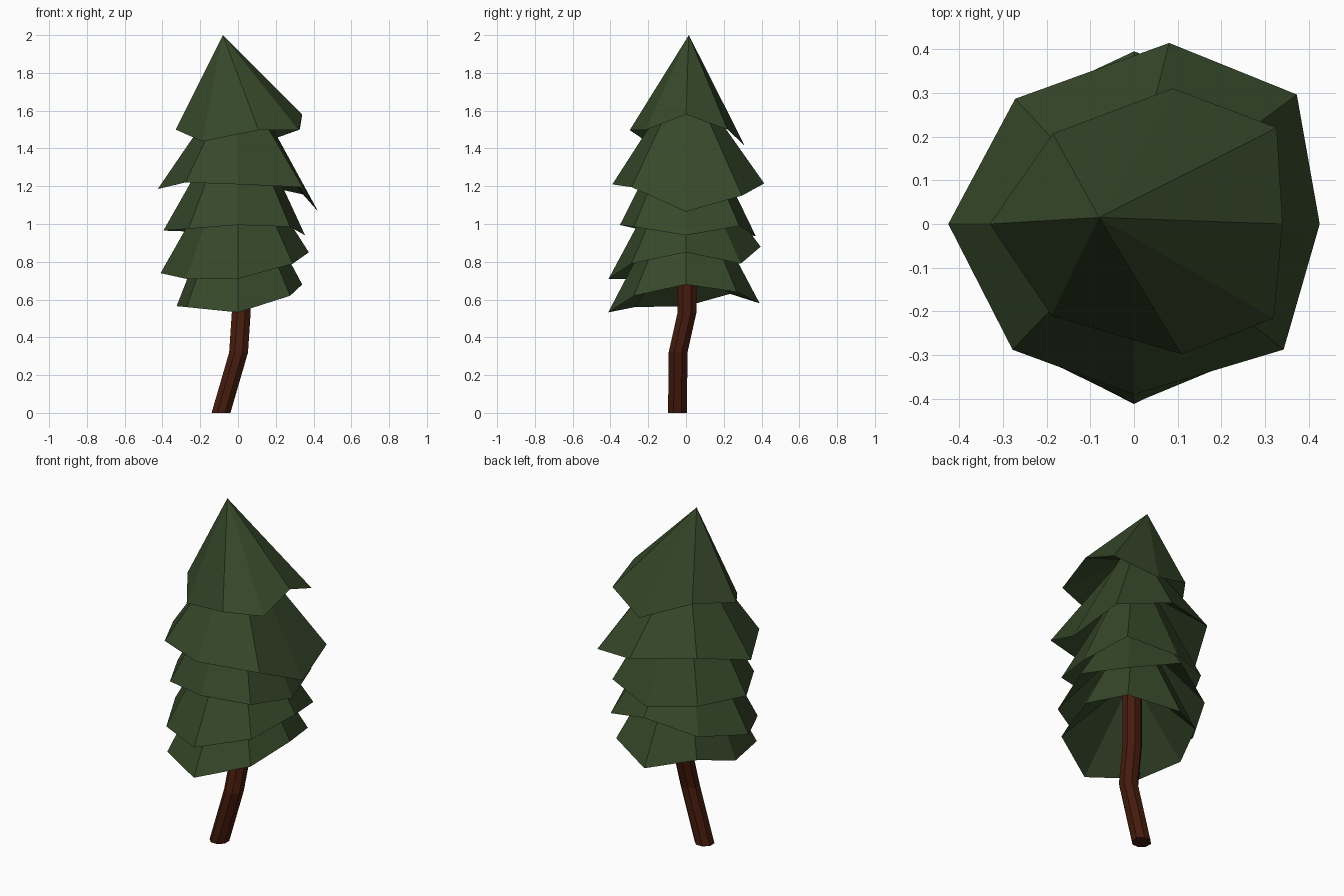
import bpy, bmesh
from math import cos, sin, radians

if "Cube" in bpy.data.objects:
    bpy.data.objects.remove(bpy.data.objects["Cube"])

def material(name, rgb):
    m = bpy.data.materials.new(name)
    m.diffuse_color = (*rgb, 1)
    m.use_nodes = True
    m.node_tree.nodes["Principled BSDF"].inputs["Base Color"].default_value = m.diffuse_color
    return m

def ring(bm, pts):
    return [bm.verts.new(p) for p in pts]

def bridge(bm, a, b):
    n = len(a)
    for i in range(n):
        j = (i + 1) % n
        bm.faces.new((a[i], a[j], b[j], b[i]))

def fan(bm, a, tip):
    v = bm.verts.new(tip)
    for i in range(len(a)):
        bm.faces.new((a[i], a[(i + 1) % len(a)], v))

def circle(r, z, x=0, y=0, start=0):
    return [(x + r * cos(radians(45 * i + start)),
             y + r * sin(radians(45 * i + start)), z) for i in range(8)]

def finish(bm, name, mat):
    bmesh.ops.recalc_face_normals(bm, faces=bm.faces)
    me = bpy.data.meshes.new(name)
    bm.to_mesh(me)
    bm.free()
    me.materials.append(mat)
    ob = bpy.data.objects.new(name, me)
    bpy.context.collection.objects.link(ob)
    return ob

# Foliage tiers, top to bottom: rim angles, rim radii, rim heights, hidden inner ring (radius, z)
even = [45 * i for i in range(8)]
tiers = [
    ([0, 34, 74, 132, 180, 228, 290, 326],
     [.34, .394, .323, .278, .33, .282, .317, .386],
     [1.58, 1.50, 1.415, 1.53, 1.50, 1.437, 1.497, 1.497], (.10, 1.66)),
    ([0, 38.5, 79, 133.5, 180, 226, 270, 320],
     [.425, .476, .422, .395, .425, .40, .39, .447],
     [1.065, 1.15, 1.215, 1.26, 1.185, 1.22, 1.21, 1.195], (.12, 1.45)),
    (even, [.355, .40, .37, .36, .395, .37, .35, .39],
     [.94, .99, .935, .96, .965, .975, .995, .985], (.12, 1.25)),
    (even, [.375, .41, .395, .38, .41, .39, .41, .41],
     [.85, .79, .88, .79, .74, .71, .71, .79], (.12, 1.09)),
    (even, [.34, .38, .39, .33, .325, .385, .412, .39],
     [.68, .64, .58, .63, .565, .56, .532, .62], None),
]

# Foliage: pointed crown, then stacked hollow skirts joined by inner rings
bm = bmesh.new()
upper = None
for angles, radii, heights, inner in tiers:
    rim = ring(bm, [(r * cos(radians(a)), r * sin(radians(a)), z)
                    for a, r, z in zip(angles, radii, heights)])
    if upper:
        bridge(bm, upper, rim)
    else:
        fan(bm, rim, (-.08, .015, 2.0))
    if inner:
        upper = ring(bm, circle(*inner))
        bridge(bm, rim, upper)
    else:
        fan(bm, rim, (.015, 0, .95))
finish(bm, "foliage", material("needles", (.037, .064, .023)))

# Trunk: bent eight-sided post
bm = bmesh.new()
rings = [ring(bm, circle(.054, z, x, y, 22.5)) for x, y, z in
         [(-.09, -.045, 0), (.003, -.042, .32), (.017, .005, .53), (.017, .005, .92)]]
for a, b in zip(rings, rings[1:]):
    bridge(bm, a, b)
bm.faces.new(rings[0])
bm.faces.new(rings[-1])
finish(bm, "trunk", material("bark", (.06, .011, .004)))
